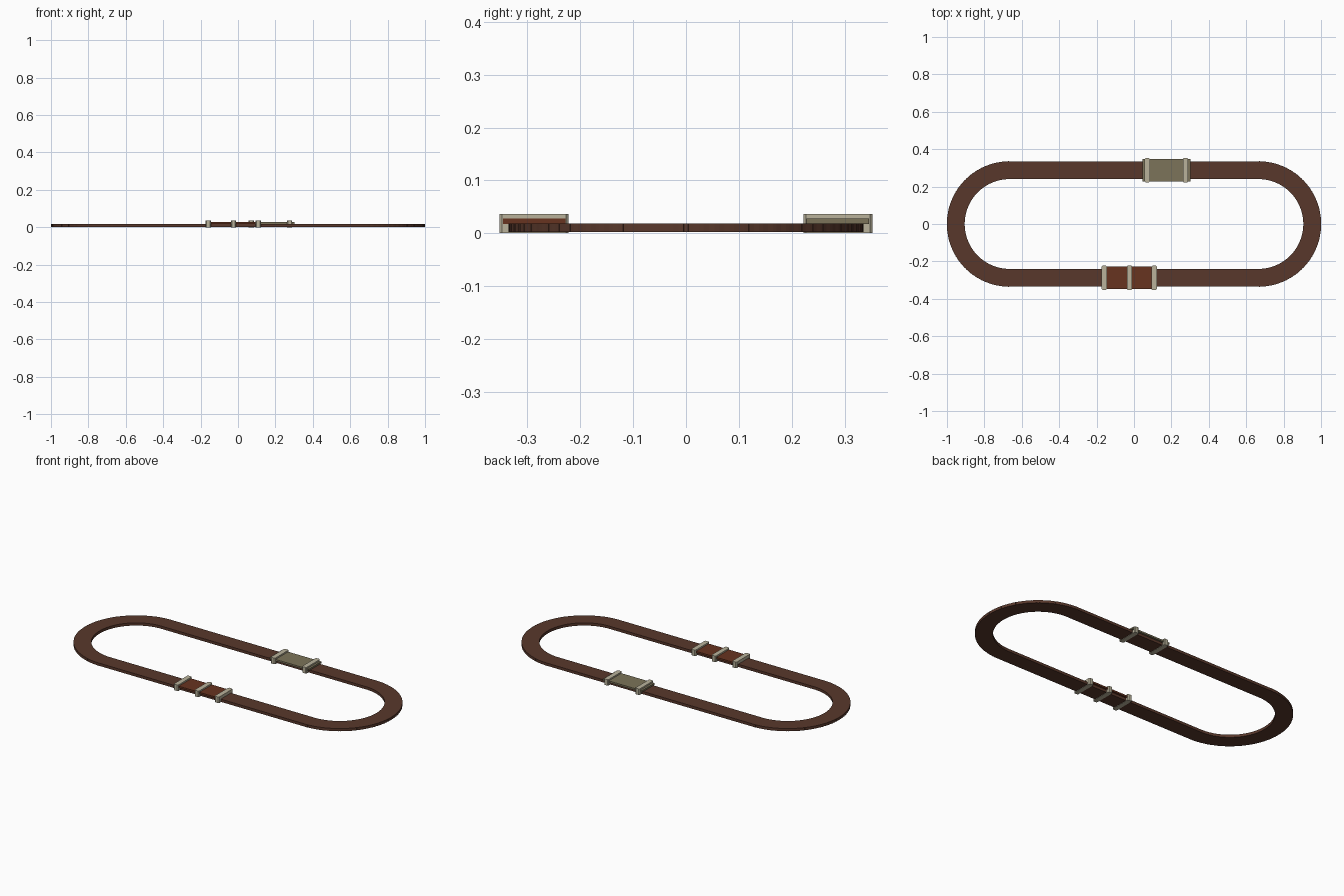
import bpy, bmesh, math
from mathutils import Matrix, Vector

if "Cube" in bpy.data.objects:
    bpy.data.objects.remove(bpy.data.objects["Cube"])

def material(name, rgb):
    m = bpy.data.materials.new(name)
    m.diffuse_color = (*rgb, 1)
    m.use_nodes = True
    m.node_tree.nodes["Principled BSDF"].inputs["Base Color"].default_value = m.diffuse_color
    return m

LEATHER = material("brown leather", (0.098, 0.039, 0.024))
RED = material("red brown leather", (0.135, 0.033, 0.014))
OLIVE = material("olive metal", (0.20, 0.172, 0.10))
BEIGE = material("pale metal", (0.49, 0.45, 0.33))

R, W, CX = 0.2875, 0.095, 0.665      # loop centreline radius, strap width, bend centre


def add_box(bm, centre, size, angle=0.0, bevel=0.0):
    mat = (Matrix.Translation(Vector(centre)) @ Matrix.Rotation(angle, 4, 'Z')
           @ Matrix.Diagonal((*size, 1)))
    verts = bmesh.ops.create_cube(bm, size=1, matrix=mat)["verts"]
    if bevel:
        edges = {e for v in verts for e in v.link_edges
                 if abs(e.verts[0].co.z - e.verts[1].co.z) > 1e-4}
        bmesh.ops.bevel(bm, geom=list(edges), offset=bevel, segments=1, affect='EDGES')


def finish(name, bm, mat):
    me = bpy.data.meshes.new(name)
    bm.to_mesh(me)
    bm.free()
    me.materials.append(mat)
    ob = bpy.data.objects.new(name, me)
    bpy.context.collection.objects.link(ob)


# strap: two straight runs
for name, side in (("front_strap", -1), ("back_strap", 1)):
    bm = bmesh.new()
    add_box(bm, (0, side * R, 0.010), (2 * CX, W, 0.016))
    finish(name, bm, LEATHER)

# strap: bent ends made of overlapping short links
STEPS = 36
for name, side in (("left_bend", -1), ("right_bend", 1)):
    bm = bmesh.new()
    for i in range(STEPS + 1):
        a = -math.pi / 2 + math.pi * i / STEPS
        add_box(bm, (side * (CX + R * math.cos(a)), R * math.sin(a), 0.010),
                (W, 0.05, 0.016), side * a)
    finish(name, bm, LEATHER)

# plates lying on the strap, held by wrap-around clips
def plate(name, x0, x1, y, mat):
    bm = bmesh.new()
    add_box(bm, ((x0 + x1) / 2, y, 0.0225), (x1 - x0, 0.118, 0.010))
    finish(name, bm, mat)

plate("front_plate", -0.168, 0.122, -R, RED)
plate("back_plate", 0.045, 0.302, R, OLIVE)

clips = [("front_clip", -R, (-0.159, -0.024, 0.108)), ("back_clip", R, (0.071, 0.276))]
for name, y, xs in clips:
    for i, x in enumerate(xs):
        bm = bmesh.new()
        add_box(bm, (x, y, 0.018), (0.028, 0.131, 0.036), bevel=0.005)
        finish(f"{name}_{i + 1}", bm, BEIGE)
